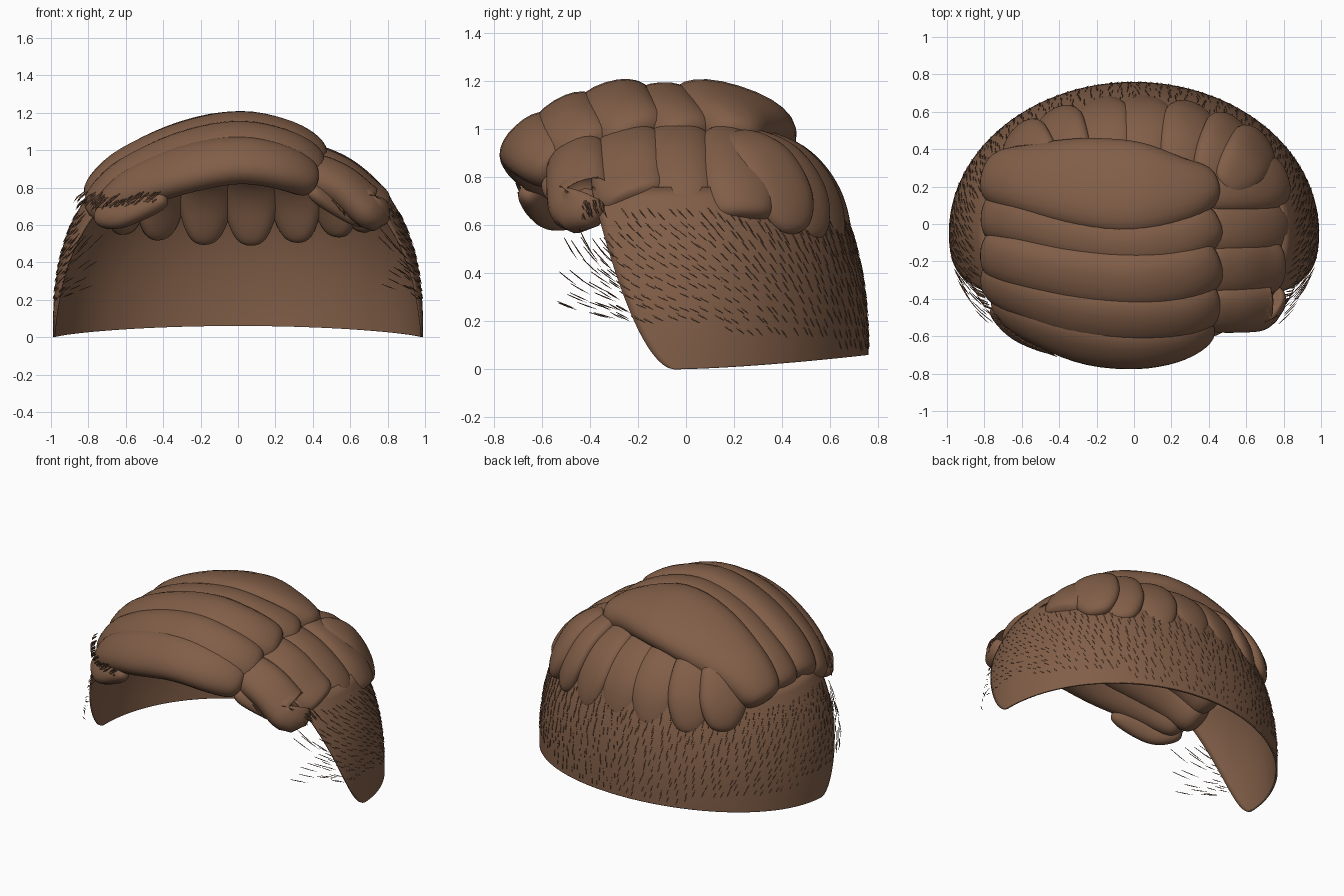
import bpy, math, random
from mathutils import Vector

random.seed(4)
if "Cube" in bpy.data.objects:
    bpy.data.objects.remove(bpy.data.objects["Cube"])

brown = bpy.data.materials.new("warm_brown")
brown.use_nodes = True
COLOUR = (0.22, 0.112, 0.064, 1)
brown.diffuse_color = COLOUR
brown.node_tree.nodes["Principled BSDF"].inputs["Base Color"].default_value = COLOUR
HEAD = Vector((0, -0.05, 0.3))


def make(name, verts, faces):
    mesh = bpy.data.meshes.new(name)
    mesh.from_pydata(verts, [], faces)
    mesh.materials.append(brown)
    mesh.shade_smooth()
    obj = bpy.data.objects.new(name, mesh)
    bpy.context.collection.objects.link(obj)
    return obj


def spline(pts, s):
    """Smooth interpolation through tuples of equal length."""
    f = s * (len(pts) - 1)
    i = min(int(f), len(pts) - 2)
    t = f - i
    a, b, c, d = (pts[max(0, min(len(pts) - 1, i + k))] for k in (-1, 0, 1, 2))
    return [0.5 * (2 * q + (r - p) * t + (2 * p - 5 * q + 4 * r - e) * t * t
                   + (3 * q - p - 3 * r + e) * t ** 3) for p, q, r, e in zip(a, b, c, d)]


def lock(name, pts, thick, blunt=8, rings=36, sides=24):
    """Puffy lock: points are x, y, z, half width; it lies flat on the head."""
    verts, faces = [], []
    for i in range(rings):
        s = 0.5 - 0.5 * math.cos(math.pi * (i + 0.15) / (rings - 0.7))
        x, y, z, w = spline(pts, s)
        c = Vector((x, y, z))
        ahead = Vector(spline(pts, min(1, s + 0.02))[:3])
        behind = Vector(spline(pts, max(0, s - 0.02))[:3])
        tangent = (ahead - behind).normalized()
        side = (c - HEAD).cross(tangent).normalized()
        up = tangent.cross(side)
        k = math.sqrt(max(0.0, 1 - abs(2 * s - 1) ** blunt))
        for j in range(sides):
            a = math.tau * j / sides
            u, v = math.cos(a), math.sin(a)
            u = math.copysign(abs(u) ** 0.9, u)
            v = math.copysign(abs(v) ** 0.9, v)
            verts.append(c + side * (u * w * k) + up * (v * thick * k))
    for i in range(rings - 1):
        for j in range(sides):
            n = (j + 1) % sides
            faces.append((i * sides + j, i * sides + n,
                          (i + 1) * sides + n, (i + 1) * sides + j))
    faces.append(tuple(reversed(range(sides))))
    faces.append(tuple(range((rings - 1) * sides, rings * sides)))
    return make(name, verts, faces)


def scalp(theta, z, lift=0.0):
    """Point on the rounded head surface."""
    r = math.sqrt(max(0.0, 1 - (max(z, 0) / 1.15) ** 2.6)) + lift
    return Vector((0.99 * r * math.cos(theta), -0.05 + 0.81 * r * math.sin(theta), z))


# Short-cropped band round the sides and back, open at the front
ROWS, COLS = 24, 96
verts, faces = [], []
for i in range(ROWS + 1):
    v = i / ROWS
    z = 0.76 * v ** 1.5
    r = math.sqrt(1 - (z / 1.15) ** 2.6)
    start = math.asin(-0.33 * (z / 0.7) ** 0.55 / (0.81 * r))
    for j in range(COLS + 1):
        th = start + (math.pi - 2 * start) * j / COLS
        verts.append(scalp(th, z + 0.06 * max(0, math.sin(th)) ** 1.5 * (1 - v)))
for i in range(ROWS):
    for j in range(COLS):
        a = i * (COLS + 1) + j
        faces.append((a, a + 1, a + COLS + 2, a + COLS + 1))
band = make("cropped_band", verts, faces)
shell = band.modifiers.new("thickness", 'SOLIDIFY')
shell.thickness = 0.012

# Long locks swept over the crown: y along the path, crest height, half widths
XS = (-0.77, -0.6, -0.3, 0, 0.25, 0.43)
DROP = (0.37, 0.2, 0.06, 0, 0.045, 0.14)
crown = {
    "crown_lock_back": ((0.25, 0.24, 0.22, 0.19, 0.18, 0.21),
                        1.07, (0.15, 0.19, 0.25, 0.26, 0.19, 0.11), 0.115),
    "crown_lock_rear": ((0.05, 0.02, -0.06, -0.1, -0.07, 0.03),
                        1.08, (0.15, 0.15, 0.15, 0.15, 0.15, 0.14), 0.115),
    "crown_lock_middle": ((-0.14, -0.2, -0.27, -0.3, -0.27, -0.18),
                          1.08, (0.15, 0.16, 0.17, 0.175, 0.17, 0.16), 0.12),
    "crown_lock_fore": ((-0.27, -0.36, -0.46, -0.49, -0.47, -0.39),
                        1.02, (0.13, 0.15, 0.17, 0.17, 0.16, 0.15), 0.115),
    "crown_lock_front": ((-0.39, -0.5, -0.61, -0.645, -0.61, -0.52),
                         0.945, (0.1, 0.13, 0.155, 0.15, 0.14, 0.12), 0.095),
}
for name, (ys, crest, widths, thick) in crown.items():
    front = "front" in name
    lock(name, [(x * (0.94 if front else 1), y, crest - d * (0.8 if front else 1), w)
                for x, y, d, w in zip(XS, ys, DROP, widths)], thick, 12)

# Short locks falling down the left side
for i, (y, w, top, reach) in enumerate(((0.21, 0.16, 0.945, 0.77), (-0.03, 0.15, 0.965, 0.78),
                                        (-0.24, 0.16, 0.95, 0.77), (-0.45, 0.14, 0.9, 0.7))):
    lock("side_lock_%d" % (i + 1),
         [(0.36, y, top, w), (0.55, y, top - 0.085, w), (0.69, y + 0.01, top - 0.2, w),
          (reach, y + 0.03, (0.61, 0.64, 0.68, 0.72)[i], w * 0.85)], 0.09, 8)

# Short locks hanging down the back, tucked under the crown
for i, x in enumerate((-0.62, -0.43, -0.18, 0.07, 0.32, 0.54, 0.68)):
    s = math.sqrt(1 - (x / 0.98) ** 2) - 0.08 * x * x
    lift = 0.16 * x * x
    lock("back_lock_%d" % (i + 1),
         [(x * 0.7, 0.27 * s, 0.97, 0.12), (x * 0.86, 0.47 * s, 0.87, 0.145),
          (x * 0.95, 0.59 * s, 0.72, 0.15), (x * 0.99, 0.66 * s, 0.49 + lift, 0.11)], 0.06, 4)

# Small loose locks tucked under the fringe
lock("tucked_lock_right", [(-0.75, -0.43, 0.65, 0.06), (-0.62, -0.56, 0.66, 0.08),
                           (-0.38, -0.67, 0.74, 0.05)], 0.055, 5)
lock("tucked_lock_left", [(0.69, -0.39, 0.63, 0.07), (0.58, -0.44, 0.69, 0.09),
                          (0.38, -0.58, 0.79, 0.06)], 0.045, 5)

# Fine strands
strand_verts, strand_faces = [], []


def strand(a, m, b, radius=0.003):
    """Thin tapered hair from root a through m to tip b."""
    n = len(strand_verts)
    axis = (b - a).normalized()
    u = axis.orthogonal().normalized()
    w = axis.cross(u)
    for p, k in ((a, 0.6), (m, 1)):
        for j in range(3):
            t = math.tau * j / 3
            strand_verts.append(p + (u * math.cos(t) + w * math.sin(t)) * radius * k)
    strand_verts.append(b)
    for j in range(3):
        q = (j + 1) % 3
        strand_faces.append((n + j, n + q, n + 3 + q, n + 3 + j))
        strand_faces.append((n + 3 + j, n + 3 + q, n + 6))


for row in range(13):
    for col in range(76):
        th = -0.68 + (math.pi + 1.36) * (col + random.uniform(0.2, 0.8)) / 76
        z = 0.14 + 0.045 * row + random.uniform(-0.01, 0.01)
        front = math.sin(th) < -0.4
        if z < 0.2 - 0.08 * math.sin(th) or (front and (z > 0.62 or random.random() < 0.5)):
            continue
        back = max(0, math.sin(th))
        sweep = (0.075 - 0.06 * back) * (1 if math.cos(th) > 0 else -1)
        fall = 0.03 + 0.03 * back + 0.07 * max(0, z - 0.3)
        if front:
            fall, sweep = fall * (0.8 + 4 * max(0, z - 0.22)), sweep * 1.7
        strand(scalp(th, z, -0.004), scalp(th + sweep * 0.5, z - fall * 0.5, 0.001),
               scalp(th + sweep, z - fall, 0.007))

# Frayed fringe bowing out round both front corners
for a, b in ((Vector((-0.82, -0.34, 0.76)), Vector((-0.38, -0.72, 0.76))),
             (Vector((0.82, -0.34, 0.7)), Vector((0.5, -0.56, 0.74)))):
    out = Vector((a.x, 1.6 * a.y, 0)).normalized()
    for i in range(60):
        t = random.random()
        bow = out * 0.28 * t * (1 - t)
        p = a.lerp(b, t) + bow + Vector((0, 0, random.uniform(-0.03, 0.02)))
        tip = p + (a - b) * 0.12 + Vector((0, 0, -0.06)) + out * 0.01
        strand(p, (p + tip) / 2 + out * 0.01, tip, 0.005)
make("fine_strands", strand_verts, strand_faces)
